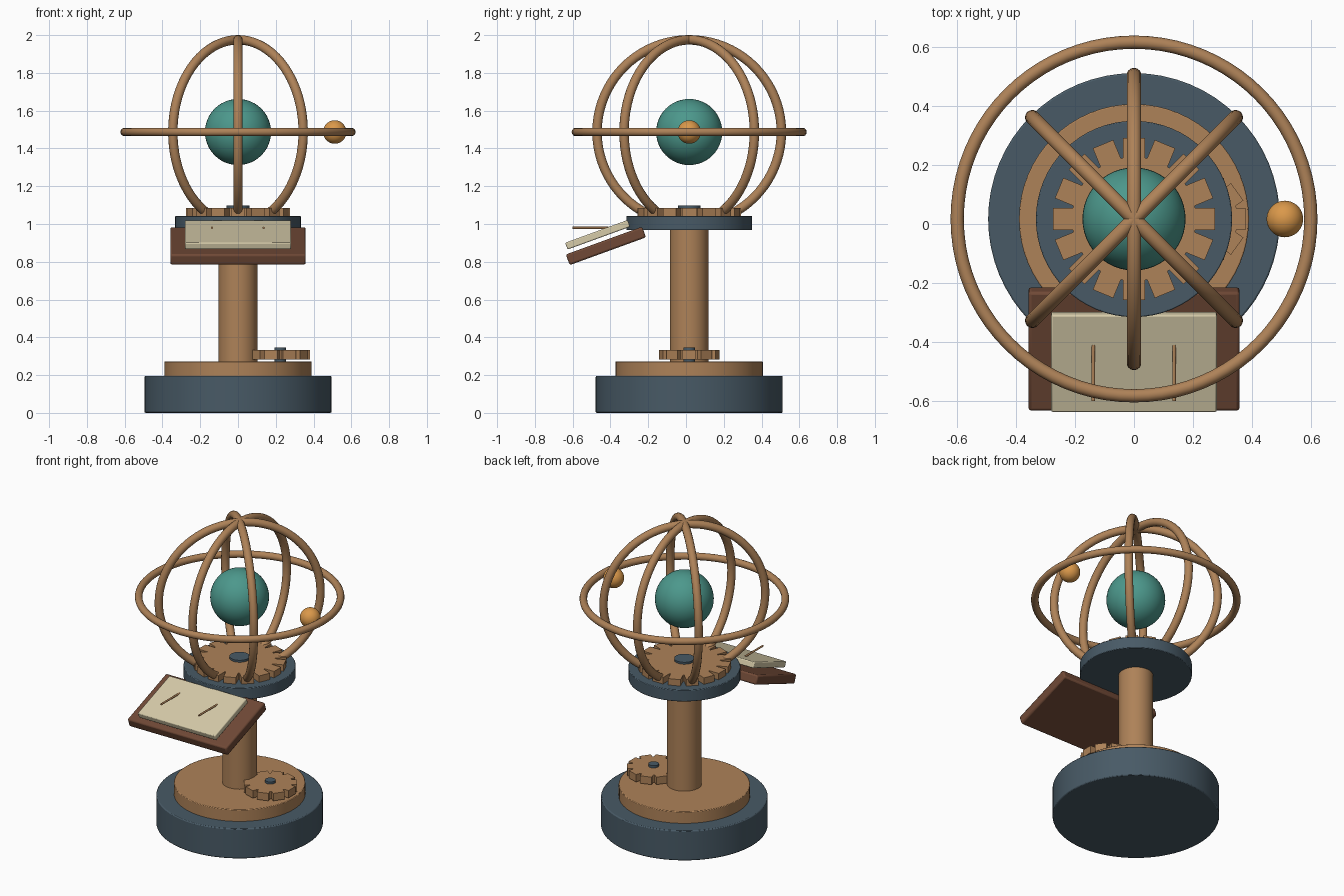
import bpy, bmesh, math
from mathutils import Matrix, Vector

if "Cube" in bpy.data.objects:
    bpy.data.objects.remove(bpy.data.objects["Cube"])

CY = 0.017          # y of the main axis
GLOBE_Z = 1.487     # centre height of the globe and rings


def material(name, r, g, b):
    def lin(c):
        c /= 255
        return c / 12.92 if c <= 0.04045 else ((c + 0.055) / 1.055) ** 2.4
    m = bpy.data.materials.new(name)
    m.diffuse_color = (lin(r), lin(g), lin(b), 1)
    m.use_nodes = True
    m.node_tree.nodes["Principled BSDF"].inputs["Base Color"].default_value = m.diffuse_color
    return m


SLATE = material("slate", 72, 90, 102)
BRASS = material("brass", 174, 130, 88)
TEAL = material("teal", 76, 152, 140)
ORANGE = material("orange", 218, 152, 74)
WOOD = material("wood", 112, 73, 54)
PAPER = material("paper", 214, 203, 169)


def finish(ob, name, mat, bevel=0.0):
    ob.name = name
    ob.data.materials.append(mat)
    if bevel:
        mod = ob.modifiers.new("bevel", 'BEVEL')
        mod.width, mod.segments = bevel, 2
        mod.limit_method = 'ANGLE'
    bpy.ops.object.select_all(action='DESELECT')
    ob.select_set(True)
    bpy.context.view_layer.objects.active = ob
    bpy.ops.object.shade_smooth_by_angle(angle=math.radians(35))
    return ob


def cylinder(name, mat, r, z0, z1, x=0.0, bevel=0.0):
    bpy.ops.mesh.primitive_cylinder_add(vertices=64, radius=r, depth=z1 - z0,
                                        location=(x, CY, (z0 + z1) / 2))
    return finish(bpy.context.object, name, mat, bevel)


def sphere(name, mat, r, x=0.0):
    bpy.ops.mesh.primitive_uv_sphere_add(segments=48, ring_count=24, radius=r,
                                         location=(x, CY, GLOBE_Z))
    return finish(bpy.context.object, name, mat)


def ring(name, major, minor, rotation=(0, 0, 0)):
    bpy.ops.mesh.primitive_torus_add(major_segments=80, minor_segments=14,
                                     major_radius=major, minor_radius=minor,
                                     location=(0, CY, GLOBE_Z), rotation=rotation)
    return finish(bpy.context.object, name, BRASS)


def gear(name, teeth, root, outer, width, z0, z1, x=0.0):
    bm = bmesh.new()
    tooth = [(root, -width / 2), (outer, -width / 2), (outer, width / 2), (root, width / 2)]
    verts = []
    for i in range(teeth):
        turn = Matrix.Rotation(2 * math.pi * i / teeth, 3, 'Z')
        verts += [bm.verts.new(turn @ Vector((px, py, 0))) for px, py in tooth]
    face = bm.faces.new(verts)
    top = bmesh.ops.extrude_face_region(bm, geom=[face])
    bmesh.ops.translate(bm, vec=(0, 0, z1 - z0),
                        verts=[v for v in top["geom"] if isinstance(v, bmesh.types.BMVert)])
    bmesh.ops.recalc_face_normals(bm, faces=bm.faces)
    mesh = bpy.data.meshes.new(name)
    bm.to_mesh(mesh)
    bm.free()
    ob = bpy.data.objects.new(name, mesh)
    ob.location = (x, CY, z0)
    bpy.context.collection.objects.link(ob)
    return finish(ob, name, BRASS)


def slab(name, mat, size, y, z, bevel):
    bpy.ops.mesh.primitive_cube_add(size=1, location=(0, y, z),
                                    rotation=(math.radians(20), 0, 0))
    ob = bpy.context.object
    ob.data.transform(Matrix.Diagonal((*size, 1)))
    return finish(ob, name, mat, bevel)


# Pedestal
cylinder("base", SLATE, 0.495, 0, 0.196, bevel=0.006)
cylinder("base_plate", BRASS, 0.39, 0.19, 0.273, bevel=0.004)
cylinder("column", BRASS, 0.103, 0.27, 0.98)
cylinder("upper_disc", SLATE, 0.333, 0.967, 1.043, bevel=0.004)

# Gears and their hubs
gear("large_gear", 16, 0.207, 0.275, 0.075, 1.04, 1.085)
cylinder("large_gear_hub", SLATE, 0.06, 1.05, 1.098)
gear("small_gear", 10, 0.125, 0.157, 0.072, 0.283, 0.332, x=0.223)
cylinder("small_gear_hub", SLATE, 0.031, 0.27, 0.347, x=0.223)

# Globe, orbiting ball and ring cage
sphere("globe", TEAL, 0.175)
sphere("orbiting_ball", ORANGE, 0.062, x=0.512)
ring("horizontal_ring", 0.6, 0.0225)
for i, angle in enumerate((0, 45, -45)):
    ring(f"vertical_ring_{i + 1}", 0.488, 0.025,
         (0, math.radians(90), math.radians(angle)))

# Tilted reading board with a page and two marker rods
slab("board", WOOD, (0.717, 0.43, 0.06), -0.424, 0.884, 0.01)
slab("page", PAPER, (0.562, 0.352, 0.038), -0.468, 0.943, 0.006)
for side, x in (("left", -0.138), ("right", 0.136)):
    bpy.ops.mesh.primitive_cylinder_add(vertices=12, radius=0.006, depth=0.19,
                                        location=(x, -0.505, 0.98),
                                        rotation=(math.radians(90), 0, 0))
    finish(bpy.context.object, f"marker_rod_{side}", BRASS)
